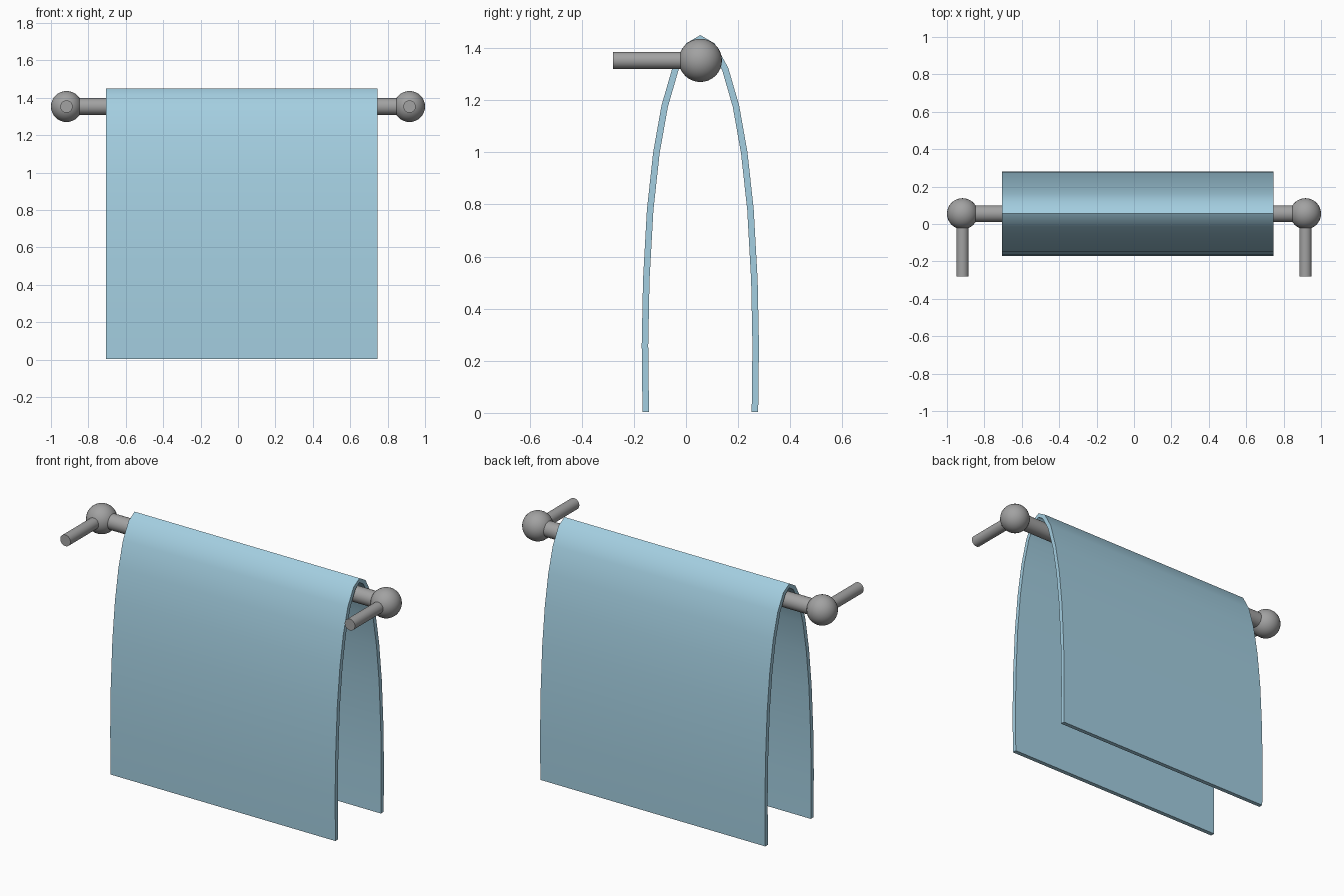
import bpy, bmesh, math
from mathutils import Vector

if "Cube" in bpy.data.objects:
    bpy.data.objects.remove(bpy.data.objects["Cube"])

BAR_Y, BAR_Z = 0.055, 1.353


def material(name, color):
    m = bpy.data.materials.new(name)
    m.diffuse_color = (*color, 1)
    m.use_nodes = True
    m.node_tree.nodes["Principled BSDF"].inputs["Base Color"].default_value = m.diffuse_color
    return m


metal = material("grey metal", (0.36, 0.36, 0.36))
cloth = material("light blue cloth", (0.37, 0.62, 0.75))


def finish(ob, name, mat, angle):
    ob.name = name
    ob.data.materials.clear()
    ob.data.materials.append(mat)
    bpy.ops.object.select_all(action='DESELECT')
    ob.select_set(True)
    bpy.context.view_layer.objects.active = ob
    bpy.ops.object.shade_smooth_by_angle(angle=math.radians(angle))


def rod(name, a, b, radius):
    a, b = Vector(a), Vector(b)
    d = b - a
    bpy.ops.mesh.primitive_cylinder_add(vertices=32, radius=radius, depth=d.length,
                                        location=(a + b) / 2,
                                        rotation=d.to_track_quat('Z', 'Y').to_euler())
    finish(bpy.context.object, name, metal, 35)


# Horizontal rail
rod("rail", (-0.917, BAR_Y, BAR_Z), (0.917, BAR_Y, BAR_Z), 0.045)

# End balls and mounting pegs
for side, s in (("left", -1), ("right", 1)):
    bpy.ops.mesh.primitive_uv_sphere_add(segments=32, ring_count=16, radius=0.083,
                                         location=(s * 0.917, BAR_Y, BAR_Z))
    finish(bpy.context.object, side + "_ball", metal, 35)
    rod(side + "_peg", (s * 0.917, BAR_Y, BAR_Z), (s * 0.917, -0.28, BAR_Z), 0.033)

# Towel: outer half profile (offset from rail, height), mirrored and thickened inward
half = [(0.222, 0.003), (0.225, 0.26), (0.220, 0.51), (0.205, 0.78), (0.181, 1.0),
        (0.149, 1.18), (0.107, 1.325), (0.055, 1.418)]
outer = [Vector(p) for p in half] + [Vector((0, 1.45))] \
    + [Vector((-y, z)) for y, z in reversed(half)]
inner = []
for i, p in enumerate(outer):
    t = (outer[min(i + 1, len(outer) - 1)] - outer[max(i - 1, 0)]).normalized()
    inner.append(p + Vector((-t.y, t.x)) * 0.025)

bm = bmesh.new()
x0, x1 = -0.705, 0.745
rows = [[[bm.verts.new((x, BAR_Y + p.x, p.y)) for p in prof] for prof in (outer, inner)]
        for x in (x0, x1)]
(oa, ia), (ob_, ib) = rows
for i in range(len(outer) - 1):
    j = i + 1
    bm.faces.new((oa[i], oa[j], ob_[j], ob_[i]))
    bm.faces.new((ia[i], ib[i], ib[j], ia[j]))
    bm.faces.new((oa[i], ia[i], ia[j], oa[j]))
    bm.faces.new((ob_[i], ob_[j], ib[j], ib[i]))
for k in (0, -1):
    bm.faces.new((oa[k], ob_[k], ib[k], ia[k]))
bmesh.ops.recalc_face_normals(bm, faces=bm.faces)
me = bpy.data.meshes.new("towel")
bm.to_mesh(me)
bm.free()
towel = bpy.data.objects.new("towel", me)
bpy.context.collection.objects.link(towel)
finish(towel, "towel", cloth, 40)
